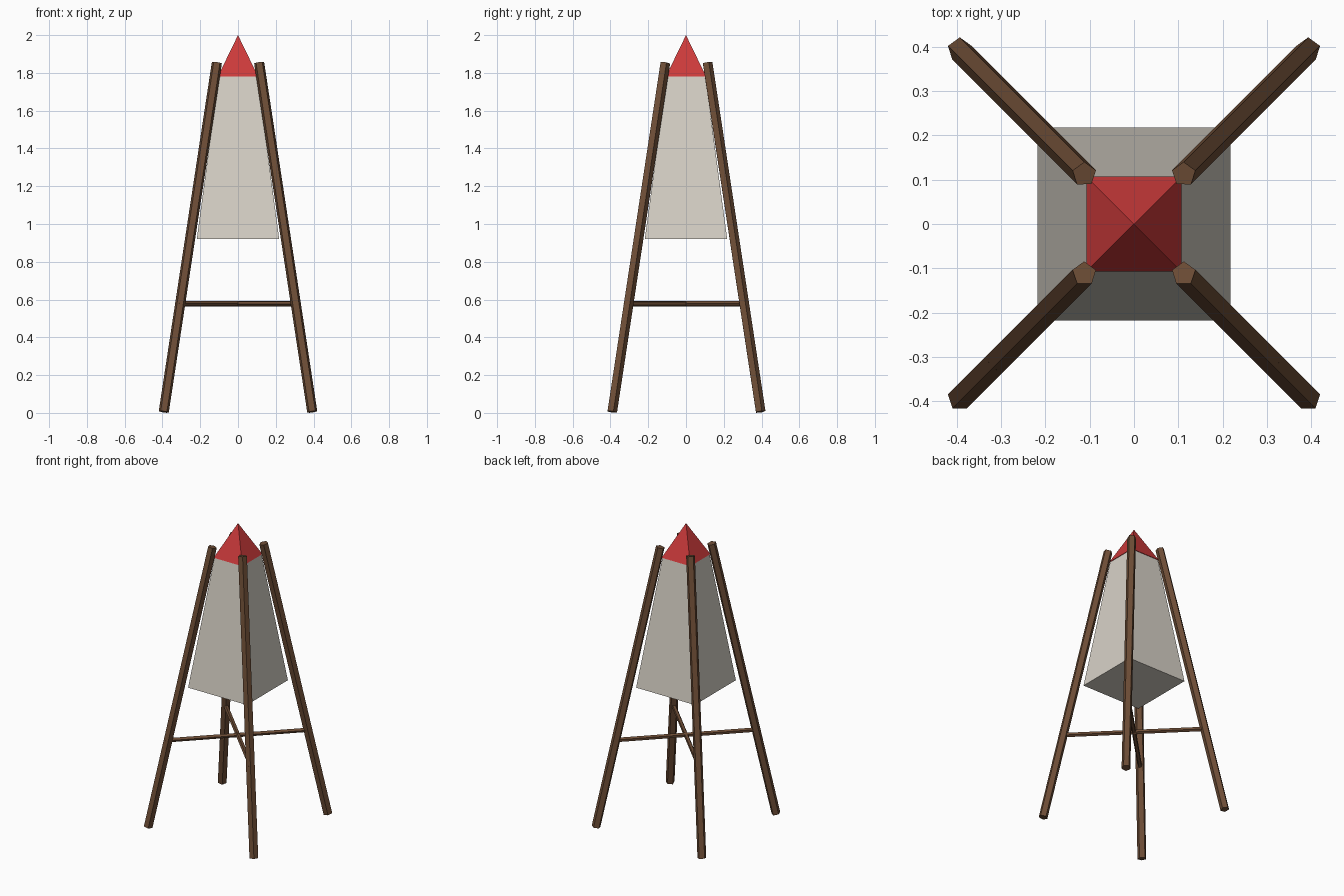
import bpy
from math import pi, sqrt
from mathutils import Vector

default_cube = bpy.data.objects.get("Cube")
if default_cube:
    bpy.data.objects.remove(default_cube, do_unlink=True)


def make_material(name, rgb):
    mat = bpy.data.materials.new(name)
    mat.use_nodes = True
    color = (*rgb, 1.0)
    mat.diffuse_color = color
    mat.node_tree.nodes["Principled BSDF"].inputs["Base Color"].default_value = color
    return mat


wood = make_material("brown wood", (0.155, 0.075, 0.037))
cloth = make_material("pale canvas", (0.68, 0.64, 0.57))
red = make_material("red roof", (0.60, 0.042, 0.043))


def pole(name, start, end, radius):
    """Five-sided pole between two points."""
    start, end = Vector(start), Vector(end)
    axis = end - start
    bpy.ops.mesh.primitive_cylinder_add(
        vertices=5, radius=radius, depth=axis.length, location=(start + end) / 2,
        rotation=Vector((0, 0, 1)).rotation_difference(axis).to_euler())
    obj = bpy.context.object
    obj.name = name
    obj.data.materials.append(wood)


def square_taper(name, bottom, top, z0, z1, mat):
    """Square frustum or pyramid; bottom and top are half widths."""
    bpy.ops.mesh.primitive_cone_add(
        vertices=4, radius1=bottom * sqrt(2), radius2=top * sqrt(2),
        depth=z1 - z0, location=(0, 0, (z0 + z1) / 2), rotation=(0, 0, pi / 4))
    obj = bpy.context.object
    obj.name = name
    obj.data.materials.append(mat)


# Four leaning legs
for front_back, sy in (("front", -1), ("back", 1)):
    for side, sx in (("right", -1), ("left", 1)):
        pole(f"{front_back}_{side}_leg", (sx * 0.393, sy * 0.393, 0.006),
             (sx * 0.112, sy * 0.112, 1.853), 0.028)

# Crossed braces joining opposite legs
for name, s in (("brace_a", 1), ("brace_b", -1)):
    pole(name, (-0.32, -0.32 * s, 0.578), (0.32, 0.32 * s, 0.578), 0.014)

# Canvas body and pointed roof
square_taper("canvas_body", 0.218, 0.103, 0.92, 1.78, cloth)
square_taper("roof", 0.107, 0.0, 1.78, 2.0, red)
